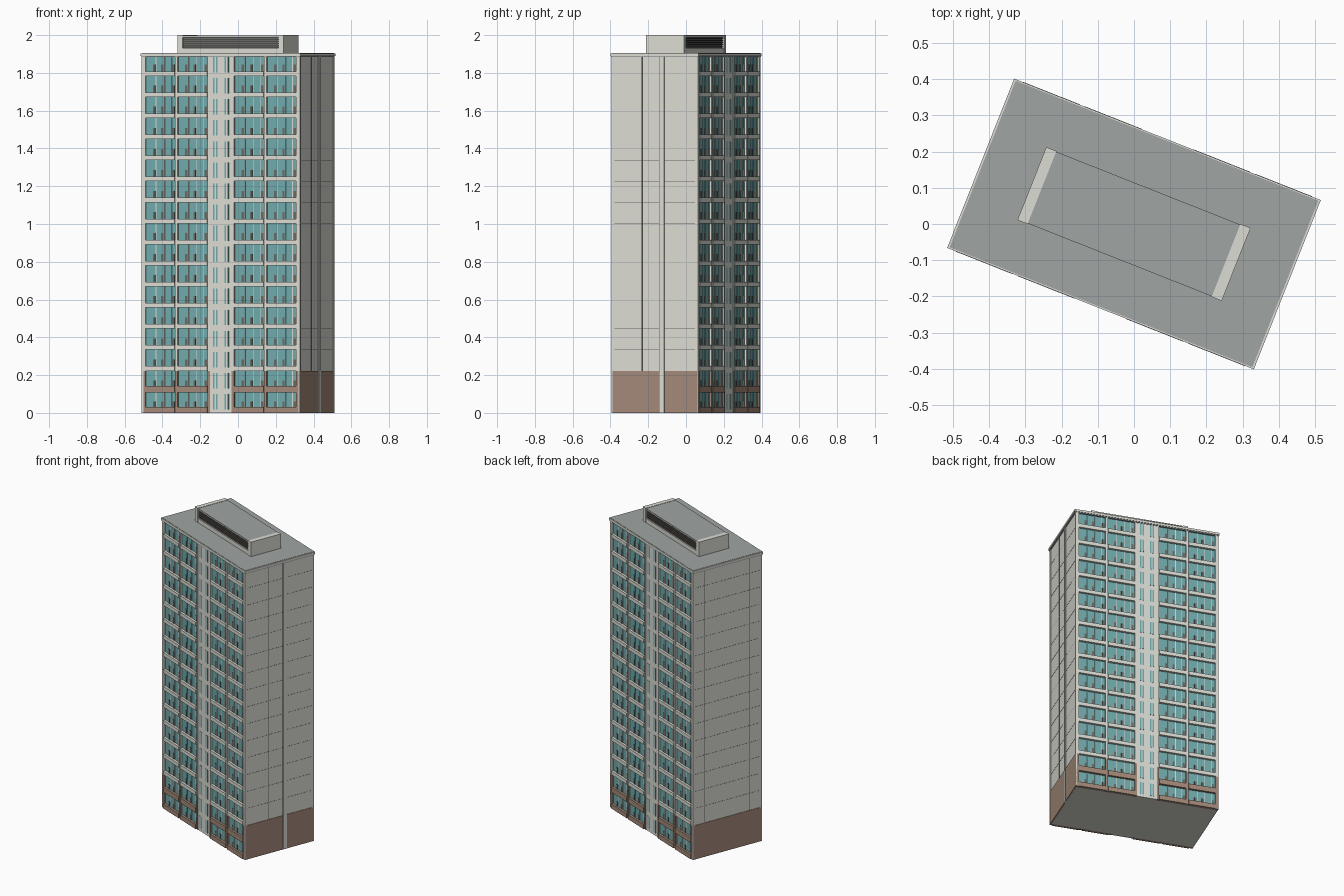
import bpy, bmesh, math
from mathutils import Matrix, Vector

if "Cube" in bpy.data.objects:
    bpy.data.objects.remove(bpy.data.objects["Cube"])

ROT = Matrix.Rotation(math.radians(-21.6), 4, 'Z')
FLOORS, H = 17, 0.1115
TOP = FLOORS * H          # underside of the roof zone
BASE = 2 * H              # height of the brown base


def material(name, srgb):
    m = bpy.data.materials.new(name)
    m.diffuse_color = [((c + 0.055) / 1.055) ** 2.4 for c in srgb] + [1]
    m.use_nodes = True
    m.node_tree.nodes["Principled BSDF"].inputs["Base Color"].default_value = m.diffuse_color
    return m


CONCRETE = material("pale_concrete", (0.865, 0.865, 0.835))
ROOF = material("roof_grey", (0.625, 0.645, 0.64))
GLASS = material("teal_glass", (0.44, 0.67, 0.68))
BROWN = material("brown_cladding", (0.64, 0.54, 0.475))
DARK = material("dark_grey", (0.30, 0.31, 0.31))
PANEL = material("window_panel", (0.42, 0.41, 0.38))


class Part:
    """Collects boxes given as (x range, y range, z range) into one object."""

    def __init__(self, name, mat):
        self.name, self.mat, self.bm = name, mat, bmesh.new()

    def box(self, x0, x1, y0, y1, z0, z1, turn=1):
        size = Vector((x1 - x0, y1 - y0, z1 - z0))
        mid = Vector(((x0 + x1) / 2 * turn, (y0 + y1) / 2 * turn, (z0 + z1) / 2))
        m = Matrix.Translation(mid) @ Matrix.Diagonal((*size, 1))
        bmesh.ops.create_cube(self.bm, size=1, matrix=m)

    def finish(self):
        mesh = bpy.data.meshes.new(self.name)
        self.bm.transform(ROT)
        self.bm.to_mesh(mesh)
        self.bm.free()
        mesh.materials.append(self.mat)
        bpy.context.collection.objects.link(bpy.data.objects.new(self.name, mesh))


body = Part("tower_body", CONCRETE)
glazing = Part("bay_glazing", GLASS)
frames = Part("window_frames", CONCRETE)
panels = Part("window_panels", PANEL)
bands = Part("floor_bands", CONCRETE)
low_bands = Part("base_bands", BROWN)
piers = Part("piers", CONCRETE)
low_piers = Part("base_piers", BROWN)
core = Part("stair_core", CONCRETE)
core_glass = Part("stair_windows", GLASS)
end_base = Part("end_wall_base", BROWN)
end_joints = Part("end_wall_joints", PANEL)
end_piers = Part("end_wall_piers", CONCRETE)
cornice = Part("cornice", CONCRETE)
cornice_trim = Part("cornice_trim", ROOF)
roof = Part("roof_deck", ROOF)
plant = Part("plant_room", CONCRETE)
plant_roof = Part("plant_room_roof", ROOF)
louvre_back = Part("louvre_recess", DARK)
louvres = Part("louvre_slats", PANEL)

# Main block
body.box(-0.446, 0.446, -0.232, 0.232, 0, TOP)

# Long facades: four glazed bays around a stair core, same on both sides
BAYS = (-0.345, -0.161, 0.161, 0.345)
HALF = 0.084
for s in (1, -1):
    # Piers beside the bays, brown at the base
    for x, w in ((-0.439, 0.020), (-0.253, 0.014), (-0.069, 0.014),
                 (0.069, 0.014), (0.253, 0.014), (0.439, 0.020)):
        piers.box(x - w / 2, x + w / 2, -0.247, -0.23, BASE, TOP, s)
        low_piers.box(x - w / 2, x + w / 2, -0.247, -0.23, 0, BASE, s)
    core.box(-0.062, 0.062, -0.244, -0.23, 0, TOP, s)
    for k in range(FLOORS):
        z = k * H
        band = low_bands if k < 2 else bands
        sill = z + (0.030 if k < 2 else 0.024)
        for b in BAYS:
            a = b - HALF
            glazing.box(a, b + HALF, -0.237, -0.231, z + 0.02, z + H, s)
            band.box(a, b + HALF, -0.252, -0.23, z - 0.004 * (k == 1), sill, s)
            # Frames and low panels inside each bay
            for f in (0.34, 0.62, 0.86):
                x = a + 2 * HALF * f
                frames.box(x - 0.0017, x + 0.0017, -0.240, -0.236, z + 0.02, z + H, s)
            for f in (0.27, 0.55, 0.93):
                x = a + 2 * HALF * f
                panels.box(x - 0.0065, x + 0.0065, -0.2395, -0.236,
                           z + 0.02, z + 0.060, s)
        # Paired narrow stair windows
        for x in (-0.032, 0.032):
            for d in (-0.008, 0.008):
                core_glass.box(x + d - 0.0042, x + d + 0.0042, -0.2455, -0.243,
                               z + 0.018, z + 0.100, s)

# End walls: corner posts, fine floor joints
for s in (1, -1):
    for y in (-0.2435, 0.2435):
        end_piers.box(0.440, 0.4505, y - 0.0035, y + 0.0035, 0, TOP, s)
    end_piers.box(0.440, 0.446, -0.241, 0.241, BASE, TOP, s)
    for k in range(3, FLOORS):
        end_joints.box(0.442, 0.4468, -0.24, 0.24,
                       k * H - 0.0006, k * H + 0.0006, s)
# Right end has one off-centre pier
end_base.box(0.440, 0.449, -0.2402, 0.024, 0, BASE)
end_base.box(0.440, 0.449, 0.054, 0.2402, 0, BASE)
end_piers.box(0.438, 0.4505, 0.028, 0.054, 0, TOP)
end_joints.box(0.440, 0.4475, 0.024, 0.028, 0, TOP)
end_joints.box(0.440, 0.4475, -0.076, -0.072, BASE, TOP)
# Left end has two vertical joints
end_base.box(-0.449, -0.440, -0.2402, 0.2402, 0, BASE)
for y in (-0.16, 0.16):
    end_joints.box(-0.4475, -0.440, y - 0.002, y + 0.002, BASE, TOP)

# Cornice and roof deck
cornice_trim.box(-0.452, 0.452, -0.248, 0.248, TOP - 0.012, TOP - 0.006)
cornice.box(-0.455, 0.455, -0.251, 0.251, TOP - 0.006, TOP + 0.008)
roof.box(-0.449, 0.449, -0.247, 0.247, TOP, TOP + 0.0095)

# Rooftop plant room: end blocks, sills and louvred long sides
Z = TOP + 0.008
for s in (1, -1):
    plant.box(0.273, 0.303, -0.108, 0.108, Z, 2.0, s)
    plant.box(-0.274, 0.274, -0.106, -0.09, Z, 1.932, s)
    plant.box(-0.274, 0.274, -0.106, -0.09, 1.988, 1.9935, s)
    for i in range(5):
        z = 1.936 + i * 0.0108
        louvres.box(-0.273, 0.273, -0.104, -0.096, z, z + 0.005, s)
louvre_back.box(-0.274, 0.274, -0.098, 0.098, Z, 1.992)
plant_roof.box(-0.273, 0.273, -0.1065, 0.1065, 1.993, 1.998)

for part in (body, glazing, frames, panels, bands, low_bands, piers, low_piers,
             core, core_glass, end_base, end_joints, end_piers, cornice,
             cornice_trim, roof, plant, plant_roof, louvre_back, louvres):
    part.finish()
